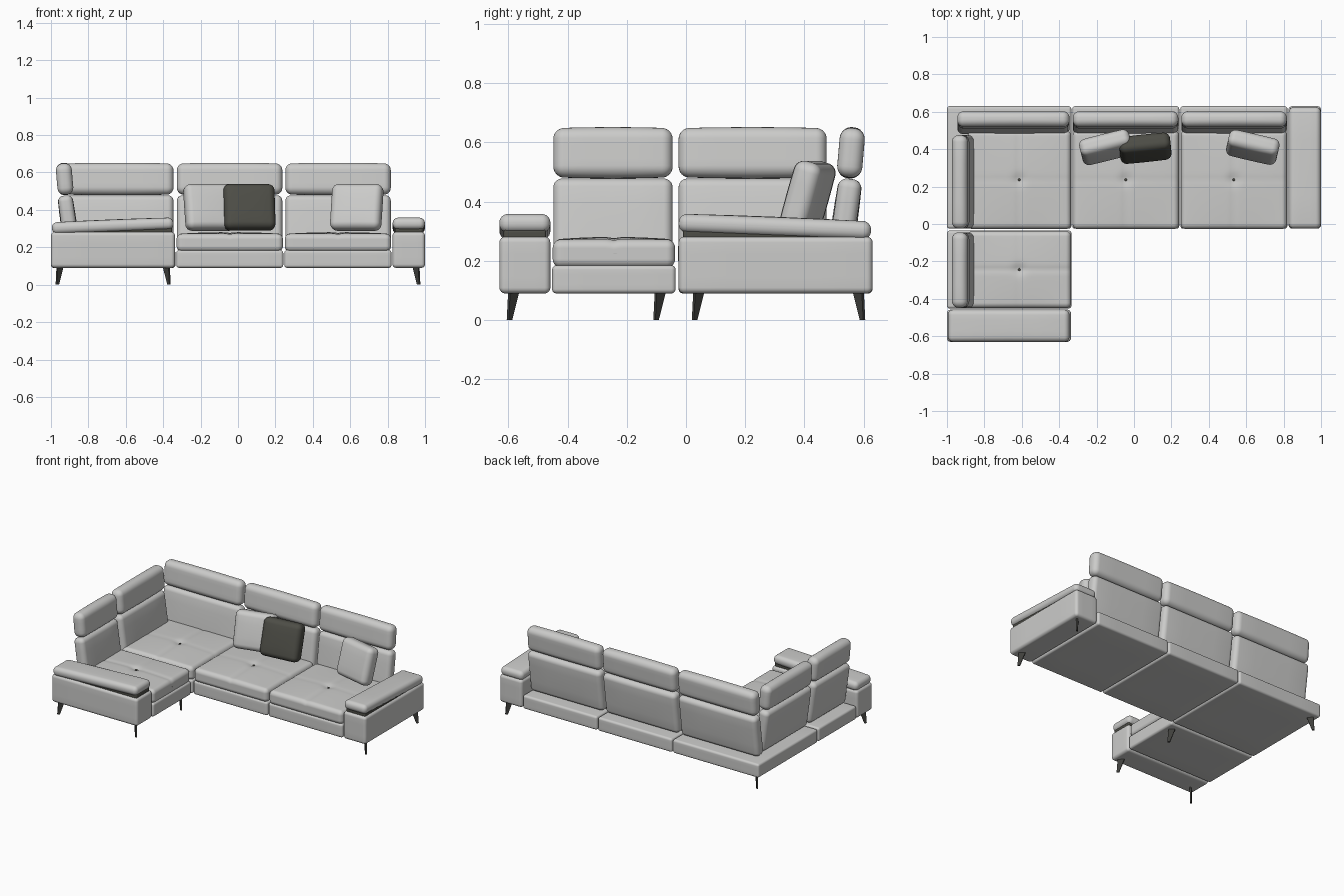
import bpy, bmesh, math
from mathutils import Vector, Matrix

cube = bpy.data.objects.get("Cube")
if cube:
    bpy.data.objects.remove(cube)


def material(name, rgb, rough=0.8):
    m = bpy.data.materials.new(name)
    m.use_nodes = True
    m.diffuse_color = (*rgb, 1)
    bsdf = m.node_tree.nodes["Principled BSDF"]
    bsdf.inputs["Base Color"].default_value = (*rgb, 1)
    bsdf.inputs["Roughness"].default_value = rough
    return m


FABRIC = material("light grey fabric", (0.60, 0.60, 0.59))
DARK = material("charcoal fabric", (0.075, 0.075, 0.062))
METAL = material("dark metal", (0.05, 0.05, 0.045))


def finish(name, bm, mat, smooth=True):
    bmesh.ops.recalc_face_normals(bm, faces=bm.faces)
    me = bpy.data.meshes.new(name)
    bm.to_mesh(me)
    bm.free()
    for p in me.polygons:
        p.use_smooth = smooth
    me.materials.append(mat)
    ob = bpy.data.objects.new(name, me)
    bpy.context.collection.objects.link(ob)
    return ob


def cushion(name, loc, size, r, mat=FABRIC, bulge=0.0, axis=2, rot=None, seam=None):
    """Rounded box, optionally puffed along one axis and tufted along a seam."""
    cuts, flat = (39, 0.7) if seam is not None else (9, 0.4)
    half = [s / 2 for s in size]
    bm = bmesh.new()
    bmesh.ops.create_cube(bm, size=2)
    bmesh.ops.subdivide_edges(bm, edges=bm.edges[:], cuts=cuts, use_grid_fill=True)
    for v in bm.verts:
        core, offset = Vector(), Vector()
        for i, h in enumerate(half):
            t, s = abs(v.co[i]), math.copysign(1, v.co[i])
            core[i] = s * (h - r) * min(t / flat, 1)
            if t > flat:
                offset[i] = s * math.tan((t - flat) / (1 - flat) * math.pi / 4)
        # Surface points outside the core box sit on the corner radius
        p = core + (offset.normalized() * r if offset.length > 1e-6 else offset)
        puff = bulge * p[axis] / half[axis]
        for i in range(3):
            if i != axis:
                puff *= 1 - (p[i] / half[i]) ** 2
        p[axis] += puff
        if seam is not None and p.z > 0:
            across, along = p[seam], p[1 - seam]
            p.z -= 0.004 * math.exp(-(across / 0.014) ** 2)
            p.z -= 0.002 * math.exp(-(along / 0.014) ** 2)
            p.z -= 0.010 * math.exp(-(p.x ** 2 + p.y ** 2) / 0.03 ** 2)
        v.co = p
    ob = finish(name, bm, mat)
    ob.matrix_world = Matrix.Translation(loc) @ (rot or Matrix()).to_4x4()
    return ob


def span(name, x, y, z, r, **kw):
    """Cushion given by its extents on each axis."""
    ext = (x, y, z)
    return cushion(name, [(a + b) / 2 for a, b in ext], [b - a for a, b in ext], r, **kw)


def lean(yaw, tilt):
    return (Matrix.Rotation(math.radians(yaw), 4, 'Z')
            @ Matrix.Rotation(math.radians(-tilt), 4, 'X'))


def button(name, x, y):
    bm = bmesh.new()
    bmesh.ops.create_uvsphere(bm, u_segments=12, v_segments=8, radius=0.007)
    bmesh.ops.scale(bm, verts=bm.verts, vec=(1, 1, 0.5))
    bmesh.ops.translate(bm, verts=bm.verts, vec=(x, y, 0.269))
    finish(name, bm, DARK)


# Seat modules: base extents, then seat cushion extents, then seam axis
DEPTH = (-0.025, 0.63)
modules = [
    ("corner", (-1, -0.335), DEPTH, (-0.89, -0.337), (-0.027, 0.5), 0),
    ("middle", (-0.33, 0.242), DEPTH, (-0.328, 0.24), (-0.027, 0.5), 0),
    ("end", (0.248, 0.82), DEPTH, (0.25, 0.818), (-0.027, 0.5), 0),
    ("side", (-1, -0.335), (-0.452, -0.035), (-0.89, -0.337), (-0.45, -0.037), 1),
]
for name, bx, by, sx, sy, seam in modules:
    span(name + "_base", bx, by, (0.09, 0.185), 0.015)
    span(name + "_seat", sx, sy, (0.178, 0.272), 0.028, bulge=0.009, seam=seam)
    cx = (bx[0] + bx[1]) / 2 if name != "corner" else -0.605
    button(name + "_button", (sx[0] + sx[1]) / 2, (sy[0] + sy[1]) / 2)

# Backrests: lower cushion plus headrest, along the rear or the left side
backs = [
    ("corner_rear", "rear", -0.945, -0.345),
    ("middle_rear", "rear", -0.327, 0.237),
    ("end_rear", "rear", 0.253, 0.817),
    ("corner_left", "left", -0.025, 0.475),
    ("side_left", "left", -0.448, -0.045),
]
for name, where, a, b in backs:
    for part, inset, z, height, thick, tilt, r in (
            ("lower_back", 0.094, 0.333, 0.29, 0.078, 8, 0.03),
            ("headrest", 0.073, 0.565, 0.165, 0.085, 5, 0.036)):
        mid, length = (a + b) / 2, b - a
        loc = (mid, 0.63 - inset, z) if where == "rear" else (inset - 1, mid, z)
        cushion(name + "_" + part, loc, (length, thick, height), r, bulge=0.004,
                axis=1 if part == "lower_back" else 2,
                rot=lean(0 if where == "rear" else 90, tilt))

# Armrests: box, inset riser and sloping pad
span("right_arm_box", (0.826, 1), DEPTH, (0.09, 0.282), 0.02)
span("right_arm_riser", (0.84, 0.986), (-0.01, 0.45), (0.27, 0.305), 0.008, mat=DARK)
cushion("right_arm_pad", (0.913, 0.3, 0.315), (0.172, 0.65, 0.062), 0.028,
        bulge=0.003, rot=Matrix.Rotation(math.radians(-2.3), 4, 'X'))
span("front_arm_box", (-1, -0.337), (-0.63, -0.458), (0.09, 0.282), 0.02)
span("front_arm_riser", (-0.8, -0.352), (-0.616, -0.472), (0.27, 0.305), 0.008, mat=DARK)
cushion("front_arm_pad", (-0.67, -0.544, 0.315), (0.65, 0.172, 0.062), 0.028,
        bulge=0.003, rot=Matrix.Rotation(math.radians(-2.3), 4, 'Y'))

# Loose pillows
for name, loc, yaw, tilt, mat in (
        ("left_pillow", (-0.15, 0.41, 0.413), 14, 16, FABRIC),
        ("dark_pillow", (0.06, 0.405, 0.413), 6, 17, DARK),
        ("right_pillow", (0.635, 0.41, 0.413), -13, 16, FABRIC)):
    cushion(name, loc, (0.275, 0.092, 0.25), 0.034, mat=mat, bulge=0.006,
            axis=1, rot=lean(yaw, tilt))

# Tapered blade legs set along the corner diagonals
legs = [
    ("right_rear_leg", 0.935, 0.565, 1, 1),
    ("right_front_leg", 0.935, 0.06, 1, -1),
    ("corner_rear_leg", -0.935, 0.565, -1, 1),
    ("arm_outer_leg", -0.935, -0.565, -1, -1),
    ("arm_inner_leg", -0.4, -0.565, 1, -1),
    ("side_inner_leg", -0.4, -0.07, 1, -1),
]
for name, x, y, dx, dy in legs:
    along = Vector((dx, dy, 0)).normalized()
    side = Vector((-along.y, along.x, 0)) * 0.005
    bm = bmesh.new()
    face = bm.faces.new([bm.verts.new(Vector((x, y, z)) + along * u - side)
                         for u, z in ((0, 0.1), (0.045, 0.1), (0.052, 0), (0.036, 0))])
    out = bmesh.ops.extrude_face_region(bm, geom=[face])
    moved = [g for g in out["geom"] if isinstance(g, bmesh.types.BMVert)]
    bmesh.ops.translate(bm, verts=moved, vec=side * 2)
    finish(name, bm, METAL, smooth=False)
